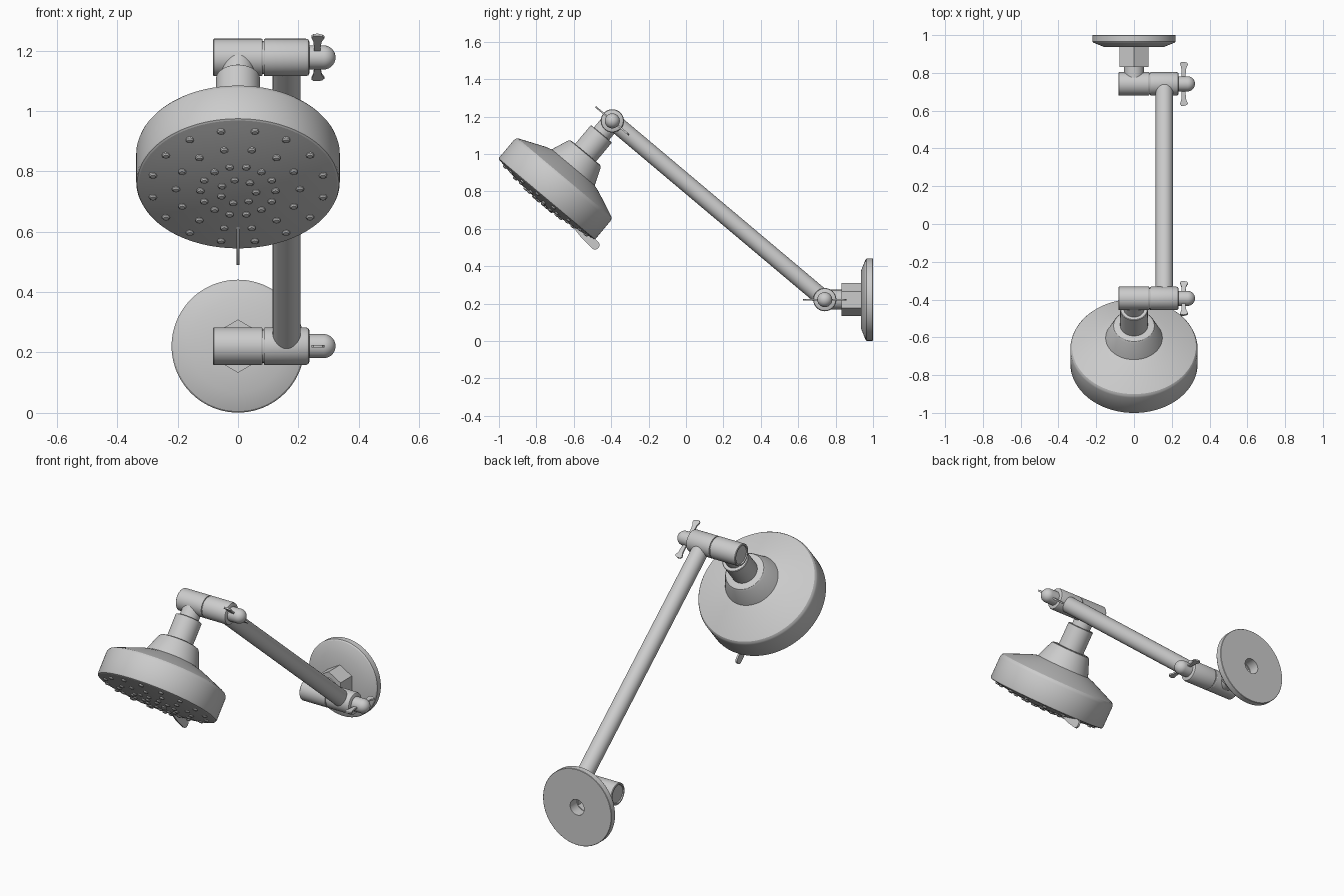
import bpy, bmesh
from math import sin, cos, pi, radians
from mathutils import Matrix, Vector

if "Cube" in bpy.data.objects:
    bpy.data.objects.remove(bpy.data.objects["Cube"])


def finish(name, bm, mat):
    bmesh.ops.recalc_face_normals(bm, faces=bm.faces)
    me = bpy.data.meshes.new(name)
    bm.to_mesh(me)
    bm.free()
    for p in me.polygons:
        p.use_smooth = True
    me.set_sharp_from_angle(angle=radians(28))
    ob = bpy.data.objects.new(name, me)
    ob.matrix_world = mat
    bpy.context.collection.objects.link(ob)
    return ob


def revolve(name, profile, mat, n=64, phase=0.0):
    """Spin (radius, height) points around local z."""
    bm = bmesh.new()
    rings = []
    for r, h in profile:
        if r < 1e-6:
            rings.append([bm.verts.new((0, 0, h))] * n)
        else:
            rings.append([bm.verts.new((r * cos(phase + 2 * pi * i / n),
                                        r * sin(phase + 2 * pi * i / n), h)) for i in range(n)])
    for a, b in zip(rings, rings[1:]):
        for i in range(n):
            j = (i + 1) % n
            quad = list(dict.fromkeys((a[i], a[j], b[j], b[i])))
            if len(quad) > 2:
                bm.faces.new(quad)
    return finish(name, bm, mat)


def plate(name, outline, thick, mat):
    """Flat outline in local xy, thickened evenly along z."""
    bm = bmesh.new()
    face = bm.faces.new([bm.verts.new((x, y, -thick / 2)) for x, y in outline])
    ext = bmesh.ops.extrude_face_region(bm, geom=[face])
    bmesh.ops.translate(bm, vec=(0, 0, thick),
                        verts=[v for v in ext['geom'] if isinstance(v, bmesh.types.BMVert)])
    bm.faces.new([v for v in list(bm.verts)[:len(outline)]]) if not face.is_valid else None
    return finish(name, bm, mat)


def place(pos, angle, axis='X'):
    return Matrix.Translation(pos) @ Matrix.Rotation(radians(angle), 4, axis)


LOW = Vector((0, 0.742, 0.221))
TOP = Vector((0, -0.394, 1.177))

# Wall flange, hex nut and stub
wall = place((0, 0, 0.221), -90)
revolve("wall_flange", [(0.045, 0.92), (0.045, 1.0), (0.218, 1.0), (0.22, 0.998), (0.22, 0.966),
                        (0.215, 0.96), (0.155, 0.936), (0.045, 0.936), (0.045, 0.92)], wall, 96)
revolve("hex_nut", [(0.045, 0.85), (0.045, 0.937), (0.088, 0.937), (0.088, 0.832), (0, 0.832)],
        wall, 6, pi / 2)
revolve("wall_stub", [(0, 0.745), (0.053, 0.745), (0.053, 0.84), (0, 0.84)], wall)

# Two pivot joints with wing knobs
arm_dir = (LOW - TOP).normalized()
for label, pos, wing_dir in (("lower", LOW, Vector((0, 1, 0))), ("upper", TOP, arm_dir)):
    m = place(pos, 90, 'Y')
    revolve(label + "_joint_fixed", [(0, -0.077), (0.05, -0.077), (0.052, -0.083), (0.059, -0.083),
                                     (0.062, -0.08), (0.062, 0.078), (0.06, 0.081), (0, 0.081)], m)
    revolve(label + "_joint_pin", [(0, 0.07), (0.055, 0.07), (0.055, 0.1), (0, 0.1)], m)
    revolve(label + "_joint_swivel", [(0, 0.086), (0.06, 0.086), (0.062, 0.089), (0.062, 0.225),
                                      (0.059, 0.233), (0.053, 0.236), (0, 0.236)], m)
    dome = [(0.04 * cos(a * pi / 20), 0.283 + 0.04 * sin(a * pi / 20)) for a in range(10)]
    revolve(label + "_knob", [(0, 0.23), (0.04, 0.23)] + dome + [(0, 0.323)], m, 48)
    side = [(0.251, 0.0), (0.252, 0.05), (0.25, 0.085), (0.243, 0.108), (0.25, 0.116),
            (0.265, 0.117), (0.28, 0.112), (0.286, 0.104), (0.277, 0.085), (0.273, 0.05), (0.274, 0.0)]
    x = Vector((1, 0, 0))
    for k, s in enumerate((1, -1)):
        y = wing_dir * s
        rot = Matrix((x, y, x.cross(y))).transposed().to_4x4()
        plate(f"{label}_wing_{k}", side, 0.009, Matrix.Translation(pos) @ rot)

# Slanted arm between the joints
base = Vector((0.161, TOP.y, TOP.z))
length = (LOW - TOP).length
revolve("arm", [(0, 0), (0.046, 0), (0.046, length), (0, length)],
        Matrix.Translation(base) @ arm_dir.to_track_quat('Z', 'Y').to_matrix().to_4x4())

# Shower head, tilted along its own axis from the upper joint
head = place(TOP, 140)
revolve("head_neck", [(0, 0), (0.053, 0), (0.053, 0.11), (0, 0.11)], head)
revolve("head_collar", [(0, 0.09), (0.07, 0.09), (0.073, 0.093), (0.073, 0.23), (0, 0.23)], head)
revolve("head_body", [(0, 0.222), (0.098, 0.222), (0.108, 0.226), (0.115, 0.236), (0.15, 0.325),
                      (0.185, 0.336), (0.318, 0.392), (0.328, 0.397), (0.334, 0.406),
                      (0.337, 0.416), (0.337, 0.538), (0.334, 0.545), (0.328, 0.548)], head, 128)

# Gently domed spray face with rings of nozzles


def face_height(r):
    return 0.548 + 0.032 * (1 - (r / 0.328) ** 2)


revolve("spray_face", [(0.328 * (1 - i / 10), face_height(0.328 * (1 - i / 10))) for i in range(10)]
        + [(0, 0.58)], head, 128)
for k, (count, r, off) in enumerate(((16, 0.287, 0.5), (14, 0.205, 0.5), (14, 0.124, 0.5), (7, 0.06, 0.2))):
    h = face_height(r)
    nub = [(0.013, h - 0.01), (0.013, h + 0.004), (0.009, h + 0.008), (0, h + 0.009)]
    for i in range(count):
        a = pi / 2 + 2 * pi * (i + off) / count
        revolve(f"nozzle_{k}_{i}", nub, head @ Matrix.Translation((r * cos(a), r * sin(a), 0)), 12)

# Spray selector lever: thin rounded tab at the lower edge
tip = [(-0.356 - 0.024 * cos(a * pi / 12), 0.568 + 0.024 * sin(a * pi / 12)) for a in range(-6, 7)]
tab = [(-0.27, 0.54)] + tip + [(-0.27, 0.584), (-0.195, 0.568), (-0.195, 0.54)]
axes = Matrix(((0, 0, 1), (1, 0, 0), (0, 1, 0))).to_4x4()
plate("selector_lever", tab, 0.011, head @ axes)
